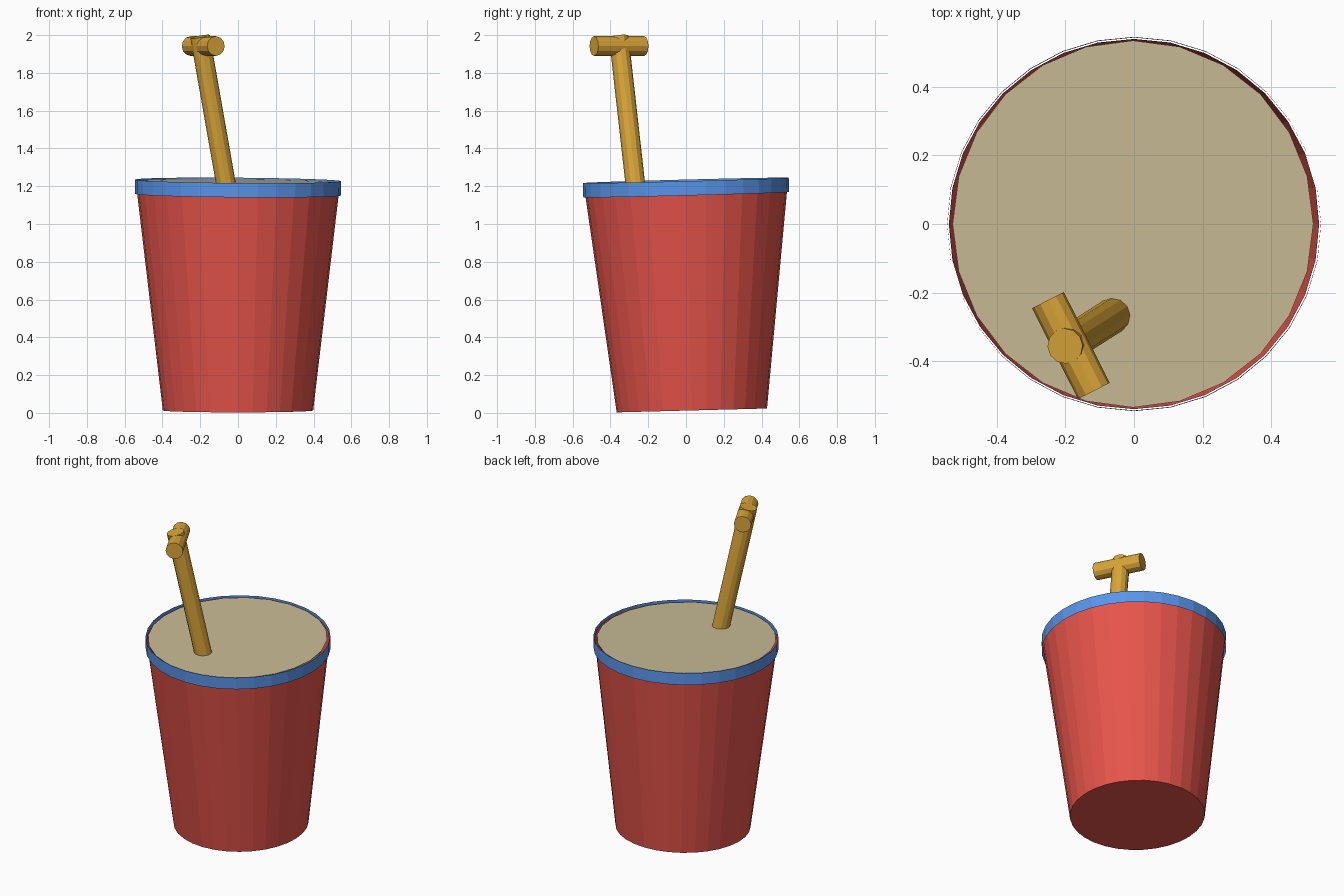
import bpy, bmesh, math
from mathutils import Vector, Matrix

if "Cube" in bpy.data.objects:
    bpy.data.objects.remove(bpy.data.objects["Cube"])

def material(name, color):
    m = bpy.data.materials.new(name)
    m.diffuse_color = (*color, 1)
    m.use_nodes = True
    m.node_tree.nodes["Principled BSDF"].inputs["Base Color"].default_value = m.diffuse_color
    return m

red = material("red_plastic", (0.80, 0.09, 0.07))
blue = material("blue_plastic", (0.10, 0.30, 0.83))
gold = material("yellow_plastic", (0.70, 0.38, 0.04))
tan = material("sand", (0.58, 0.50, 0.30))

def finish(name, bm, mat, matrix):
    mesh = bpy.data.meshes.new(name)
    bm.to_mesh(mesh)
    bm.free()
    mesh.materials.append(mat)
    ob = bpy.data.objects.new(name, mesh)
    ob.matrix_world = matrix
    bpy.context.collection.objects.link(ob)
    return ob

def tube(name, rings, sides, mat, matrix, cap_start=False, cap_end=False):
    """Loft of circles given as (radius, height) pairs."""
    bm = bmesh.new()
    loops = []
    for r, z in rings:
        loops.append([bm.verts.new((r * math.sin(2 * math.pi * i / sides),
                                    r * math.cos(2 * math.pi * i / sides), z))
                      for i in range(sides)])
    for a, b in zip(loops, loops[1:]):
        for i in range(sides):
            j = (i + 1) % sides
            bm.faces.new((a[j], a[i], b[i], b[j]))
    if cap_start:
        bm.faces.new(loops[0])
    if cap_end:
        bm.faces.new(loops[-1][::-1])
    return finish(name, bm, mat, matrix)

def rod(name, start, end, radius, sides=12):
    """Capped cylinder between two points."""
    a, b = Vector(start), Vector(end)
    turn = (b - a).to_track_quat('Z', 'Y').to_matrix().to_4x4()
    return tube(name, [(radius, 0), (radius, (b - a).length)], sides, gold,
                Matrix.Translation(a) @ turn, True, True)

# slight lean of the whole bucket
lean = Matrix.Rotation(0.026, 4, 'X')
rim_lean = lean @ Matrix.Rotation(0.008, 4, 'Y')

# tapered bucket, open at the top
tube("bucket_body", [(0.398, 0), (0.54, 1.2)], 32, red,
     Matrix.Translation((0, 0.031, 0.013)) @ lean, cap_start=True)

# thin band around the rim
tube("rim_band", [(0.545, 0), (0.545, 0.076)], 32, blue,
     Matrix.Translation((0, 0.001, 1.155)) @ rim_lean)

# sand fill, just below the band's upper edge
tube("sand_fill", [(0.50, -0.06), (0.53, 0)], 24, tan,
     Matrix.Translation((-0.003, 0, 1.222)) @ rim_lean @ Matrix.Diagonal((0.993, 1.01, 1, 1)),
     cap_start=True, cap_end=True)

# shovel shaft stuck in the sand, with its cross grip
rod("shovel_shaft", (-0.03, -0.247, 1.02), (-0.201, -0.356, 1.992), 0.052)
rod("shovel_grip", (-0.251, -0.222, 1.942), (-0.117, -0.487, 1.942), 0.052)
